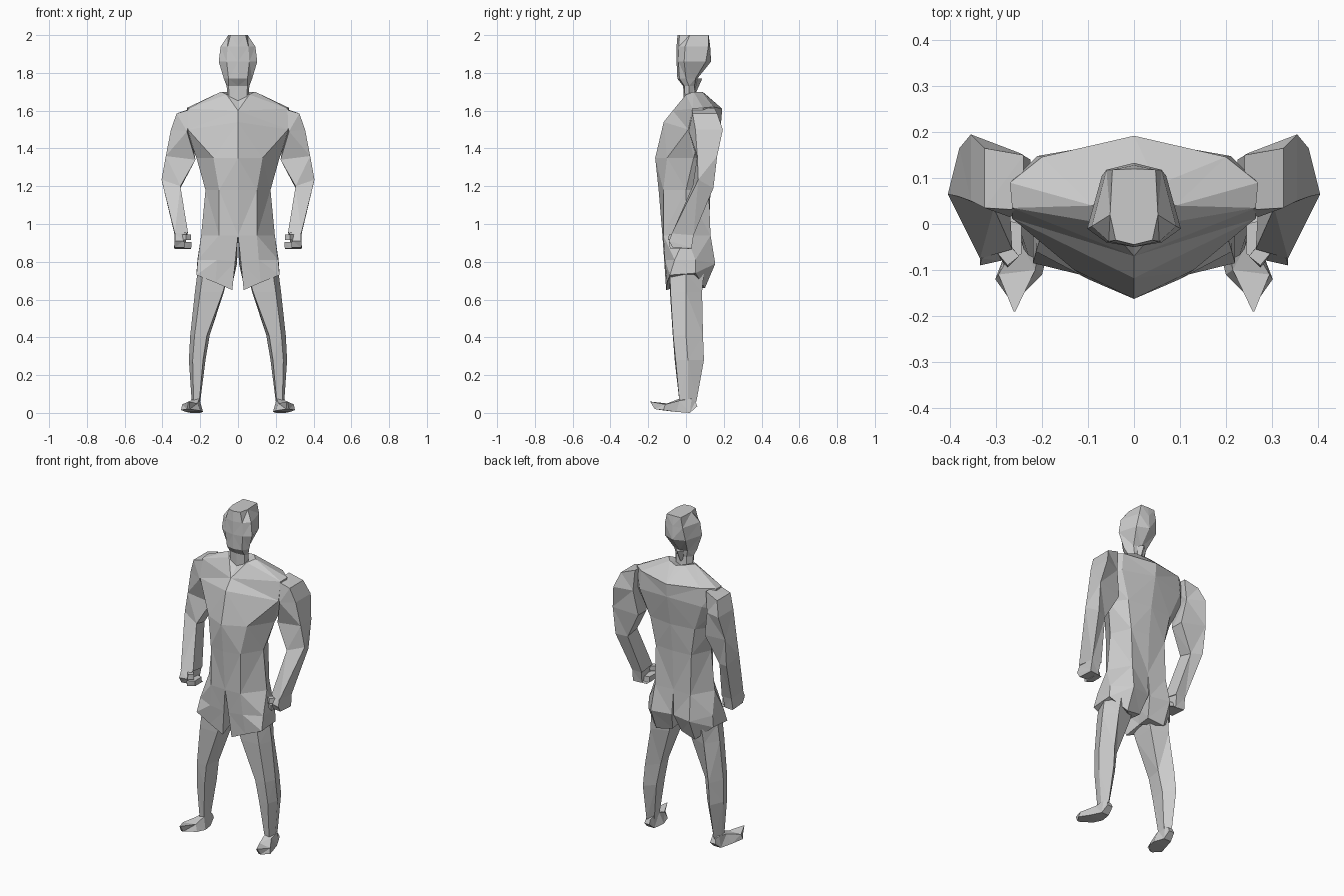
import bpy, bmesh


def loft(name, rings, closed=True, caps=(True, True)):
    """Skin a list of point rings, then mirror the result across x = 0."""
    bm = bmesh.new()
    rows = [[bm.verts.new(p) for p in ring] for ring in rings]
    n = len(rows[0])
    for a, b in zip(rows, rows[1:]):
        for i in range(n if closed else n - 1):
            j = (i + 1) % n
            bm.faces.new((a[i], a[j], b[j], b[i]))
    if caps[0]:
        bm.faces.new(rows[0][::-1])
    if caps[1]:
        bm.faces.new(rows[-1])
    bmesh.ops.remove_doubles(bm, verts=bm.verts[:], dist=0.0005)
    geom = bm.verts[:] + bm.edges[:] + bm.faces[:]
    bmesh.ops.mirror(bm, geom=geom, axis='X', merge_dist=0.0005)
    bmesh.ops.triangulate(bm, faces=[f for f in bm.faces if len(f.verts) > 3])
    bmesh.ops.recalc_face_normals(bm, faces=bm.faces[:])
    mesh = bpy.data.meshes.new(name)
    bm.to_mesh(mesh)
    bm.free()
    obj = bpy.data.objects.new(name, mesh)
    bpy.context.collection.objects.link(obj)
    return obj


def level(z, *pts):
    """Ring of (x, y) points at one height."""
    return [(x, y, z) for x, y in pts]


# torso: half rings from front centre round to back centre
loft("torso", [
    level(0.94, (0, -.125), (.10, -.12), (.195, 0), (.12, .13), (0, .12)),
    level(1.18, (0, -.145), (.10, -.12), (.172, 0), (.12, .12), (0, .13)),
    level(1.35, (0, -.163), (.13, -.10), (.22, .04), (.15, .13), (0, .15)),
    [(0, -.118, 1.54), (.265, .012, 1.50), (.27, .08, 1.48),
     (.21, .148, 1.51), (0, .185, 1.53)],
    [(0, -.07, 1.60), (.265, .035, 1.61), (.27, .09, 1.615),
     (.20, .146, 1.62), (0, .192, 1.61)],
    [(0, -.01, 1.655), (.06, 0, 1.685), (.09, .04, 1.70),
     (.05, .085, 1.70), (0, .10, 1.69)],
], closed=False, caps=(False, True))

# shorts: flared legs with an open notch at the front centre
loft("shorts", [
    [(.03, -.105, .65), (.12, -.10, .69), (.22, -.085, .73), (.22, .05, .74),
     (.13, .10, .66), (.03, .085, .68), (.04, 0, .68)],
    [(.015, -.115, .80), (.11, -.112, .81), (.213, -.06, .81), (.215, .05, .81),
     (.13, .155, .79), (.005, .13, .79), (.01, 0, .80)],
    level(.94, (0, -.125), (.10, -.12), (.195, 0), (.195, 0),
          (.12, .13), (0, .12), (0, 0)),
], caps=(True, False))

# head and neck: half rings
loft("head", [
    level(1.65, (0, -.012), (.045, -.005), (.055, .02), (.035, .05), (0, .055)),
    level(1.73, (0, -.015), (.05, -.008), (.06, .015), (.035, .045), (0, .048)),
    level(1.77, (0, -.046), (.05, -.035), (.075, .0), (.045, .05), (0, .06)),
    level(1.86, (0, -.05), (.06, -.04), (.102, -.01), (.07, .105), (0, .133)),
    level(1.94, (0, -.05), (.055, -.038), (.092, -.005), (.06, .118), (0, .128)),
    level(2.00, (0, -.045), (.04, -.035), (.052, .02), (.047, .118), (0, .12)),
], closed=False)

# small hair point at the nape
loft("nape_point", [
    level(1.77, (0, .04), (.028, .06), (0, .086)),
    level(1.70, (0, .04), (.010, .045), (0, .055)),
], closed=False)

# arms: shoulder, upper arm, elbow, wrist
loft("arm", [
    [(.24, .03, 1.61), (.325, .035, 1.585), (.325, .165, 1.585), (.24, .15, 1.615)],
    [(.27, .015, 1.49), (.355, .05, 1.50), (.355, .195, 1.50), (.25, .155, 1.49)],
    [(.225, .06, 1.34), (.382, .06, 1.36), (.38, .165, 1.36), (.225, .14, 1.34)],
    [(.305, .035, 1.20), (.405, .065, 1.235), (.375, .145, 1.19), (.31, .12, 1.18)],
    [(.265, -.055, .955), (.335, -.075, .95), (.335, .04, .94), (.27, .04, .94)],
])

# hands: palm on the outside with fingers and thumb curled inward
loft("palm", [
    [(.27, -.05, .955), (.332, -.075, .95), (.335, .04, .94), (.275, .04, .94)],
    [(.29, -.08, .91), (.335, -.09, .91), (.338, .03, .875), (.28, .025, .87)],
    [(.25, -.06, .875), (.335, -.07, .875), (.335, .03, .868), (.25, .02, .868)],
])
loft("fingers", [
    level(.87, (.248, -.06), (.285, -.085), (.285, .01), (.248, 0)),
    level(.905, (.245, -.065), (.285, -.09), (.285, .01), (.245, 0)),
])
loft("thumb", [
    level(.915, (.25, -.07), (.275, -.095), (.295, -.07), (.27, -.045)),
    level(.945, (.25, -.07), (.275, -.09), (.30, -.06), (.28, -.035)),
])

# legs: thigh, knee, calf, ankle
loft("leg", [
    level(.74, (.05, -.09), (.185, -.085), (.215, 0), (.17, .095), (.05, .06)),
    level(.64, (.08, -.085), (.20, -.082), (.228, 0), (.18, .085), (.075, .055)),
    level(.41, (.165, -.07), (.23, -.068), (.253, 0), (.215, .09), (.15, .03)),
    level(.28, (.185, -.06), (.24, -.055), (.26, .01), (.225, .095), (.172, .04)),
    level(.06, (.205, -.035), (.235, -.035), (.245, .01), (.228, .055), (.20, .02)),
])

# feet: heel, instep, ball, pointed toe
loft("foot", [
    [(.205, .06, .035), (.24, .06, .035), (.235, .05, .06), (.208, .05, .06)],
    [(.20, .02, 0), (.25, .02, 0), (.245, .03, .075), (.20, .03, .075)],
    [(.185, -.05, .005), (.275, -.05, .005), (.25, -.035, .065), (.205, -.035, .075)],
    [(.20, -.11, .012), (.302, -.12, .015), (.295, -.11, .045), (.215, -.10, .05)],
    [(.255, -.165, .02), (.27, -.165, .02), (.262, -.19, .06), (.258, -.19, .06)],
])
